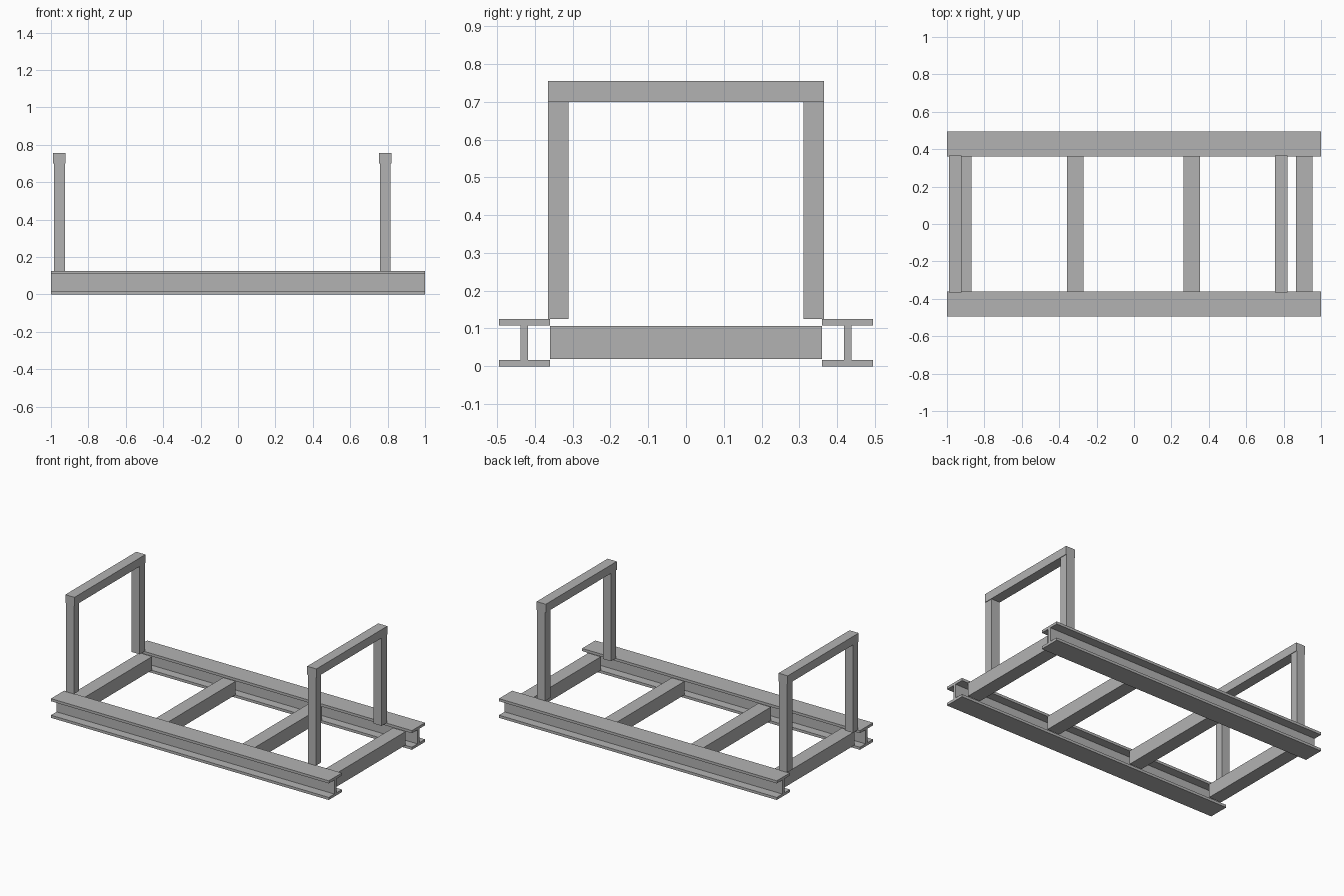
import bpy
import bmesh
from mathutils import Matrix, Vector

cube = bpy.data.objects.get("Cube")
if cube:
    bpy.data.objects.remove(cube)

# Single grey steel colour
steel = bpy.data.materials.new("grey steel")
steel.use_nodes = True
GREY = (0.45, 0.45, 0.45, 1)
steel.diffuse_color = GREY
steel.node_tree.nodes["Principled BSDF"].inputs["Base Color"].default_value = GREY


def finish(name, bm):
    bmesh.ops.recalc_face_normals(bm, faces=bm.faces)
    mesh = bpy.data.meshes.new(name)
    bm.to_mesh(mesh)
    bm.free()
    mesh.materials.append(steel)
    obj = bpy.data.objects.new(name, mesh)
    bpy.context.collection.objects.link(obj)
    return obj


def box(name, low, high):
    low, high = Vector(low), Vector(high)
    bm = bmesh.new()
    place = Matrix.Translation((low + high) / 2) @ Matrix.Diagonal((*(high - low), 1))
    bmesh.ops.create_cube(bm, size=1, matrix=place)
    return finish(name, bm)


def i_beam(name, y, flange, web, height, thick):
    # Half profile mirrored into a full I section, extruded along x
    half = [(flange, 0), (flange, thick), (web, thick),
            (web, height - thick), (flange, height - thick), (flange, height)]
    outline = half + [(-a, z) for a, z in reversed(half)]
    bm = bmesh.new()
    face = bm.faces.new([bm.verts.new((-1, y + a, z)) for a, z in outline])
    extruded = bmesh.ops.extrude_face_region(bm, geom=[face])["geom"]
    bmesh.ops.translate(bm, vec=(2, 0, 0),
                        verts=[v for v in extruded if isinstance(v, bmesh.types.BMVert)])
    return finish(name, bm)


# Long side rails
BEAM_TOP = 0.125
for side, y in (("front", -0.4275), ("back", 0.4275)):
    i_beam(side + "_rail", y, 0.0675, 0.01, BEAM_TOP, 0.017)

# Cross members between the rails
for i, x in enumerate((-0.915, -0.314, 0.309, 0.91)):
    box(f"cross_member_{i + 1}", (x - 0.045, -0.36, 0.019), (x + 0.045, 0.36, 0.107))

# Upright hoops: two posts with a slightly wider top bar
BAR_BOTTOM = 0.70
for end, x in (("right", -0.955), ("left", 0.787)):
    box(end + "_hoop_bar", (x - 0.033, -0.365, BAR_BOTTOM), (x + 0.033, 0.365, 0.755))
    for side, y in (("front", -0.338), ("back", 0.338)):
        box(f"{end}_{side}_post", (x - 0.029, y - 0.027, BEAM_TOP),
            (x + 0.029, y + 0.027, BAR_BOTTOM))
